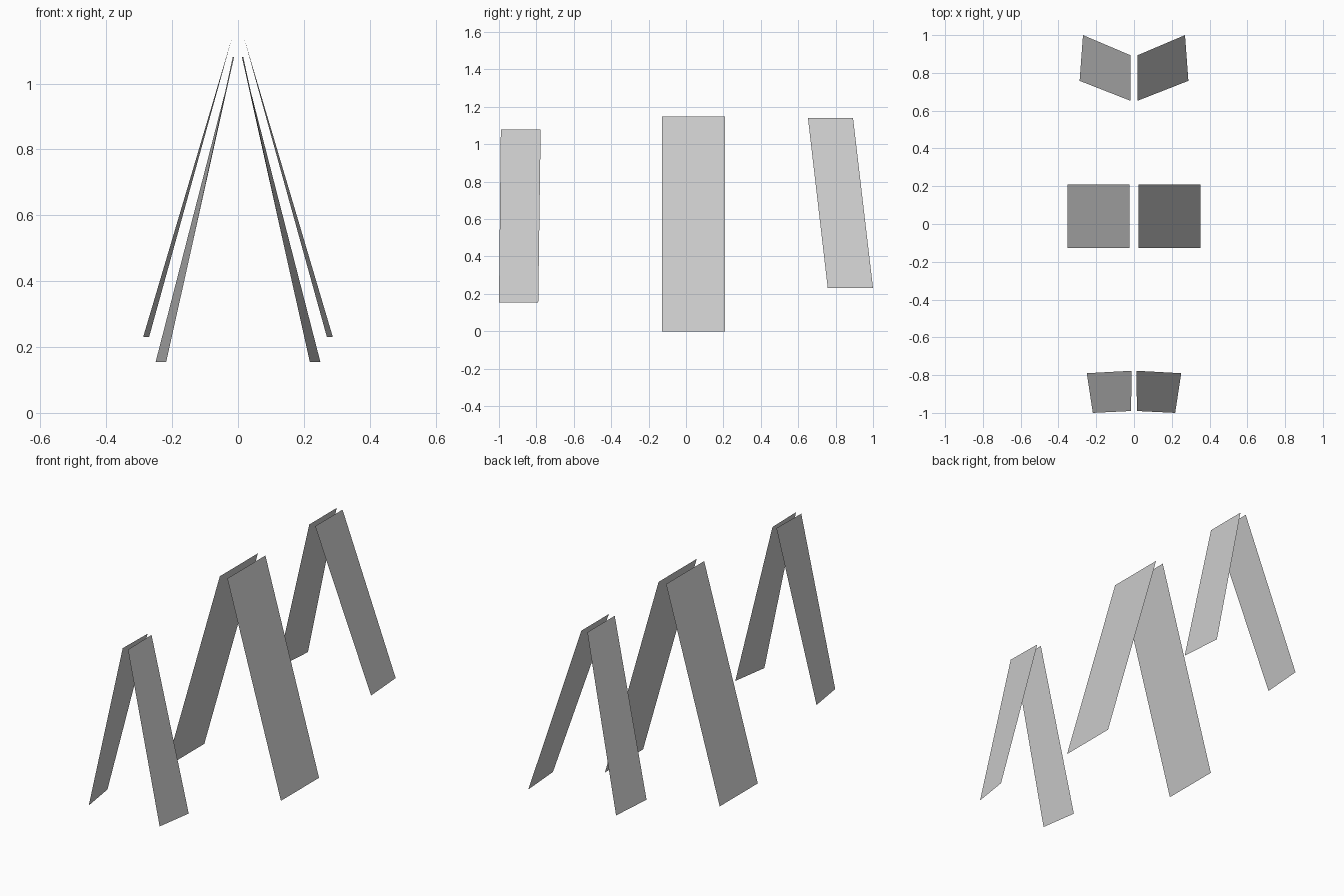
import bpy

if "Cube" in bpy.data.objects:
    bpy.data.objects.remove(bpy.data.objects["Cube"])


def slat_pair(name, bottom_front, bottom_back, top_back, top_front):
    """Flat right-hand slat, mirrored across x = 0 to make a leaning pair."""
    mesh = bpy.data.meshes.new(name)
    mesh.from_pydata([bottom_front, bottom_back, top_back, top_front], [], [(0, 1, 2, 3)])
    obj = bpy.data.objects.new(name, mesh)
    bpy.context.collection.objects.link(obj)
    mirror = obj.modifiers.new("mirror", 'MIRROR')
    mirror.use_mirror_merge = False
    return obj


# Smaller pair at the front, slightly twisted
slat_pair("front_slats",
          (0.218, -1.0, 0.155), (0.25, -0.79, 0.155),
          (0.012, -0.777, 1.08), (0.016, -0.99, 1.08))

# Large upright pair in the middle
slat_pair("middle_slats",
          (0.353, -0.127, 0.0), (0.353, 0.208, 0.0),
          (0.023, 0.208, 1.148), (0.023, -0.127, 1.148))

# Pair at the back, raked forward towards the top
slat_pair("back_slats",
          (0.288, 0.758, 0.23), (0.27, 1.0, 0.23),
          (0.018, 0.893, 1.14), (0.018, 0.652, 1.14))
